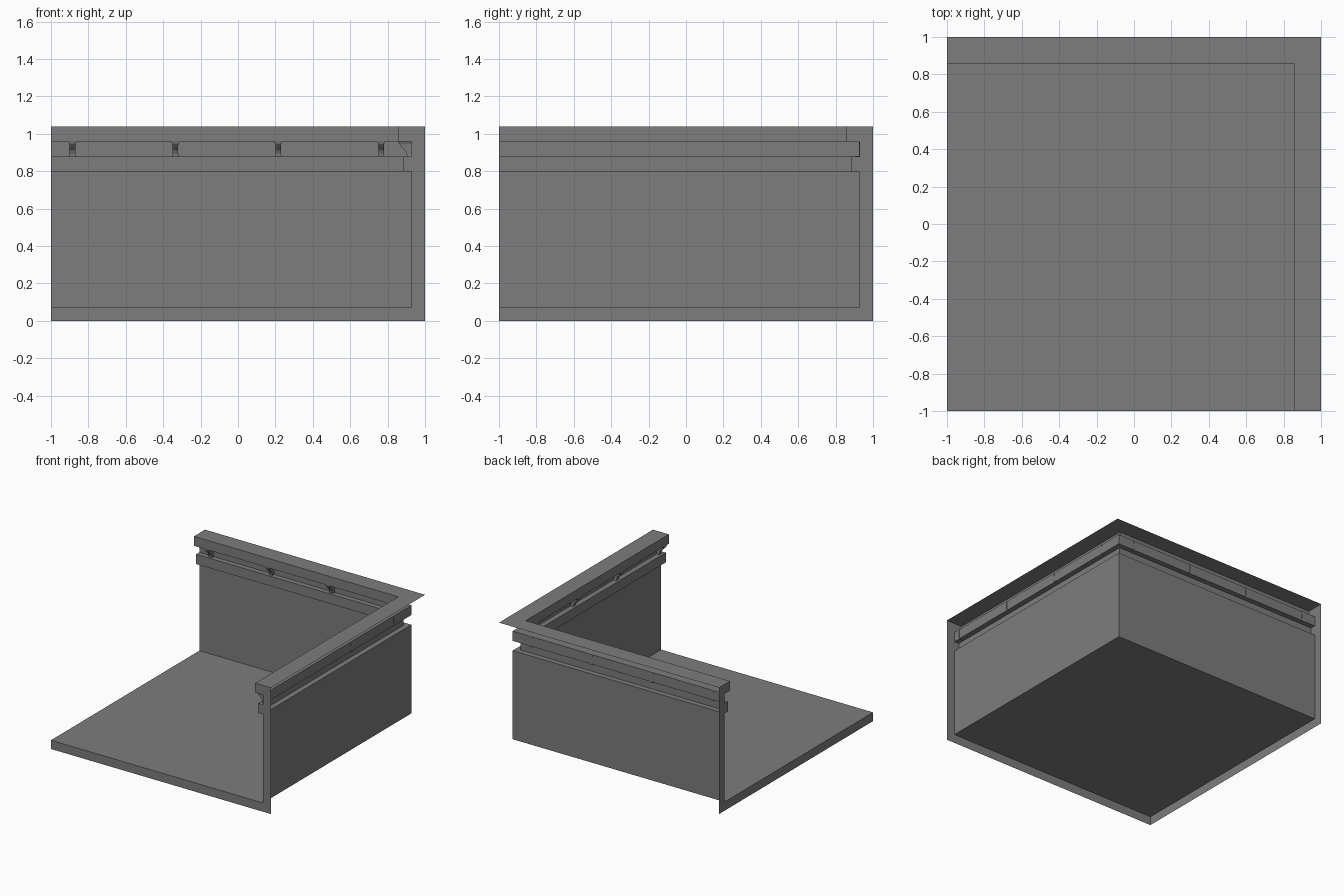
import bpy, bmesh

if "Cube" in bpy.data.objects:
    bpy.data.objects.remove(bpy.data.objects["Cube"])

# Inner profile of the walls: (distance from centre, height)
FLOOR, WALL = 0.072, 0.927
PROFILE = [(WALL, FLOOR), (WALL, 0.80), (0.884, 0.80), (0.884, 0.88),
           (WALL, 0.88), (WALL, 0.96), (0.857, 0.96), (0.857, 1.038), (1.0, 1.038)]

# Dark grey stone
stone = bpy.data.materials.new("dark_grey")
stone.diffuse_color = (0.205, 0.205, 0.205, 1)
stone.use_nodes = True
stone.node_tree.nodes["Principled BSDF"].inputs["Base Color"].default_value = stone.diffuse_color


def finish(name, bm):
    mesh = bpy.data.meshes.new(name)
    bm.to_mesh(mesh)
    bm.free()
    mesh.materials.append(stone)
    obj = bpy.data.objects.new(name, mesh)
    bpy.context.collection.objects.link(obj)
    return obj


def face(bm, pts):
    return bm.faces.new([bm.verts.new(p) for p in pts])


# Floor top
bm = bmesh.new()
face(bm, [(-1, -1, FLOOR), (WALL, -1, FLOOR), (WALL, WALL, FLOOR), (-1, WALL, FLOOR)])
finish("floor", bm)

# Two walls with mouldings, mitred at the corner, open at the outside
bm = bmesh.new()
rows = [[bm.verts.new(p) for p in ((d, -1, z), (d, d, z), (-1, d, z))] for d, z in PROFILE]
for low, high in zip(rows, rows[1:]):
    for k in range(2):
        bm.faces.new((low[k], high[k], high[k + 1], low[k + 1]))
finish("walls", bm)

# Cut section faces at the front and left ends
section = [(-1, 0), (1, 0)] + PROFILE[::-1] + [(-1, FLOOR)]
bm = bmesh.new()
face(bm, [(d, -1, z) for d, z in section])
face(bm, [(-1, d, z) for d, z in reversed(section)])
finish("end_sections", bm)

# Curved brackets inside the recess: (distance, height, half width)
CURVE = [(0.857, 0.96, 0.022), (0.862, 0.945, 0.016), (0.875, 0.93, 0.015),
         (0.893, 0.913, 0.015), (0.902, 0.895, 0.015), (0.904, 0.876, 0.018)]
BACK = WALL + 0.002  # brackets reach just through the recess


def bracket(name, along, on_right):
    def place(d, s, z):
        return (d, along + s, z) if on_right else (along - s, d, z)
    bm = bmesh.new()
    rows = [[bm.verts.new(place(*p)) for p in
             ((BACK, -w, z), (d, -w, z), (d, w, z), (BACK, w, z))] for d, z, w in CURVE]
    for top, low in zip(rows, rows[1:]):
        for k in range(4):
            n = (k + 1) % 4
            bm.faces.new((top[k], low[k], low[n], top[n]))
    bm.faces.new(rows[-1])
    bm.faces.new(rows[0][::-1])
    bmesh.ops.recalc_face_normals(bm, faces=bm.faces)
    finish(name, bm)


for i in range(4):
    bracket(f"back_bracket_{i + 1}", -0.885 + 0.55 * i, False)
    bracket(f"right_bracket_{i + 1}", -0.957 + 0.556 * i, True)
